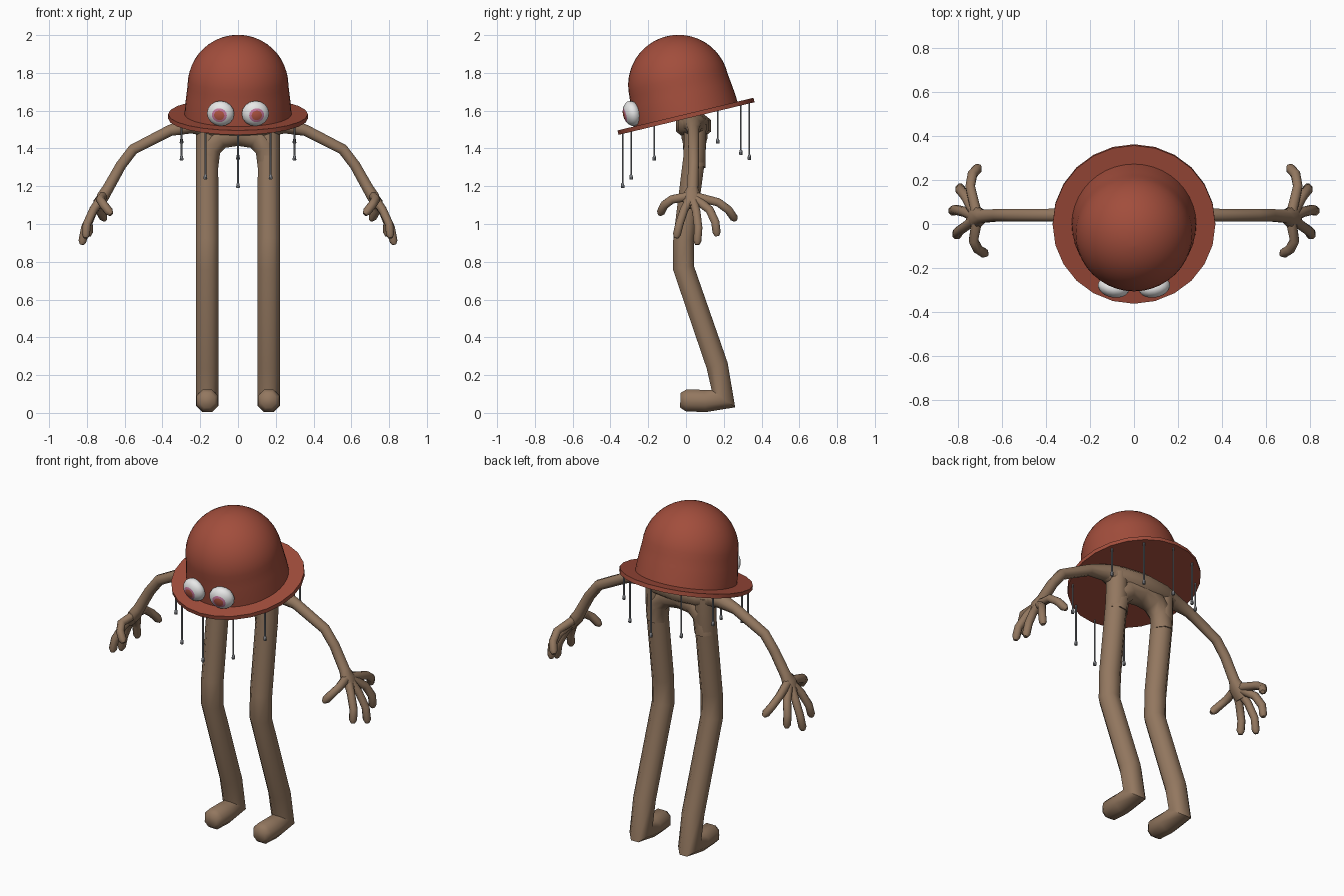
import bpy, bmesh, math
from mathutils import Vector, Matrix

if "Cube" in bpy.data.objects:
    bpy.data.objects.remove(bpy.data.objects["Cube"])

def material(name, col):
    m = bpy.data.materials.new(name)
    m.diffuse_color = (*col, 1)
    m.use_nodes = True
    m.node_tree.nodes["Principled BSDF"].inputs["Base Color"].default_value = m.diffuse_color
    return m

RED = material("brick red", (0.36, 0.075, 0.045))
BROWN = material("bark brown", (0.29, 0.185, 0.115))
WHITE = material("eye white", (0.80, 0.80, 0.80))
PINK = material("iris pink", (0.60, 0.20, 0.36))
PUPIL = material("pupil orange red", (0.48, 0.10, 0.06))
GREY = material("string grey", (0.22, 0.23, 0.25))

def finish(name, bm, mats, angle=60):
    bmesh.ops.recalc_face_normals(bm, faces=bm.faces[:])
    me = bpy.data.meshes.new(name)
    bm.to_mesh(me)
    bm.free()
    ob = bpy.data.objects.new(name, me)
    bpy.context.collection.objects.link(ob)
    for m in mats:
        me.materials.append(m)
    bpy.ops.object.select_all(action='DESELECT')
    ob.select_set(True)
    bpy.context.view_layer.objects.active = ob
    bpy.ops.object.shade_smooth_by_angle(angle=math.radians(angle))
    return ob

def skin_rings(bm, rings):
    n = len(rings[0])
    for a, b in zip(rings, rings[1:]):
        for i in range(n):
            j = (i + 1) % n
            bm.faces.new((a[i], a[j], b[j], b[i]))
    bm.faces.new(rings[0])
    bm.faces.new(rings[-1])

def tube(name, path, ref, s=1, n=8, mat=BROWN):
    """path: (x, y, z, radius along ref, radius across); s mirrors x."""
    bm = bmesh.new()
    P = [Vector((p[0] * s, p[1], p[2])) for p in path]
    rings = []
    for k, p in enumerate(path):
        d0 = (P[k] - P[k - 1]).normalized() if k else (P[1] - P[0]).normalized()
        d1 = (P[k + 1] - P[k]).normalized() if k < len(P) - 1 else d0
        t = (d0 + d1).normalized()
        mitre = min(1 / max(t.dot(d0), 0.1), 1.3)
        u = Vector(ref)
        u = (u - t * u.dot(t)).normalized()
        v = t.cross(u)
        ra = p[3]
        rb = (p[4] if len(p) > 4 else ra) * mitre
        ring = []
        for i in range(n):
            a = 2 * math.pi * (i + 0.5) / n
            ring.append(bm.verts.new(P[k] + u * ra * math.cos(a) + v * rb * math.sin(a)))
        rings.append(ring)
    skin_rings(bm, rings)
    return finish(name, bm, [mat])

def lathe(name, profile, n, mat, matrix, angle=40):
    bm = bmesh.new()
    rings = [[bm.verts.new((r * math.cos(2 * math.pi * i / n), r * math.sin(2 * math.pi * i / n), z))
              for i in range(n)] for r, z in profile]
    skin_rings(bm, rings)
    bm.transform(matrix)
    return finish(name, bm, [mat], angle)

# Hat: tilted brim and dome
TILT = math.radians(13.5)
ROT = Matrix.Rotation(TILT, 4, 'X')
HAT = Matrix.Translation((0, 0, 1.57)) @ ROT
lathe("hat_brim", [(0.37, -0.012), (0.37, 0.012)], 24, RED, HAT, 30)
dome = [(0.284, 0.0), (0.280, 0.06), (0.273, 0.12)]
for i in range(12):
    a = math.radians(90 * i / 12)
    dome.append((0.267 * math.cos(a), 0.169 + 0.267 * math.sin(a)))
dome.append((0.004, 0.436))
lathe("hat_dome", dome, 40, RED, HAT)

# Eyes: flattened spheres with iris and pupil rings round the front pole
for s, side in ((-1, "left"), (1, "right")):
    bm = bmesh.new()
    bmesh.ops.create_uvsphere(bm, u_segments=16, v_segments=16, radius=1)
    for f in bm.faces:
        ang = math.degrees(f.calc_center_median().angle(Vector((0, 0, 1))))
        f.material_index = 2 if ang < 22 else 1 if ang < 33 else 0
    bm.transform(Matrix.Translation((s * 0.092, -0.286, 1.585)) @ ROT
                 @ Matrix.Rotation(s * math.radians(10), 4, 'Z')
                 @ Matrix.Rotation(math.pi / 2, 4, 'X')
                 @ Matrix.Diagonal((0.073, 0.068, 0.047, 1)))
    finish(side + "_eye", bm, [WHITE, PINK, PUPIL])

# Hanging strings with small weights, (angle round brim, bottom height)
hang = {-90: 1.19, -60: 1.235, -120: 1.235, -30: 1.335, -150: 1.335,
        30: 1.425, 150: 1.425, 60: 1.365, 120: 1.365, 90: 1.34}
for k, (deg, low) in enumerate(hang.items()):
    a = math.radians(deg)
    p = HAT @ Vector((0.345 * math.cos(a), 0.345 * math.sin(a), 0))
    prof = [(0.008, low), (0.010, low + 0.006), (0.008, low + 0.022),
            (0.0045, low + 0.028), (0.0045, p.z)]
    lathe("string_%d" % (k + 1), prof, 8, GREY, Matrix.Translation((p.x, p.y, 0)))

# Torso: shoulder bar plus arch between the legs
tube("shoulders", [(-0.24, 0.04, 1.52, 0.045), (-0.14, 0.04, 1.52, 0.085, 0.07), (0, 0.04, 1.52, 0.10, 0.08),
                   (0.14, 0.04, 1.52, 0.085, 0.07), (0.24, 0.04, 1.52, 0.045)], (0, 1, 0))
tube("hip_arch", [(-0.162, 0.045, 1.30, 0.062), (-0.152, 0.045, 1.40, 0.064), (-0.10, 0.045, 1.46, 0.068),
                  (0, 0.045, 1.485, 0.075), (0.10, 0.045, 1.46, 0.068), (0.152, 0.045, 1.40, 0.064),
                  (0.162, 0.045, 1.30, 0.062)], (0, 1, 0))

# Limbs, both sides
fingers = [
    [(0.745, 0.17, 1.115), (0.735, 0.225, 1.075), (0.712, 0.252, 1.035)],
    [(0.765, 0.125, 1.075), (0.79, 0.155, 1.01), (0.79, 0.162, 0.955)],
    [(0.77, 0.055, 1.065), (0.81, 0.065, 0.98), (0.823, 0.06, 0.91)],
    [(0.765, -0.01, 1.075), (0.80, -0.035, 1.0), (0.805, -0.048, 0.945)],
    [(0.73, -0.075, 1.13), (0.71, -0.115, 1.10), (0.682, -0.132, 1.065)]]
for s, side in ((-1, "left"), (1, "right")):
    tube(side + "_leg", [(0.163, 0.05, 1.53, 0.063), (0.163, 0.045, 1.36, 0.063),
                         (0.163, -0.012, 0.92, 0.064, 0.060), (0.163, -0.014, 0.77, 0.064, 0.060),
                         (0.163, 0.165, 0.25, 0.064, 0.062), (0.163, 0.198, 0.075, 0.064),
                         (0.163, 0.10, 0.063, 0.064), (0.163, 0.0, 0.066, 0.062),
                         (0.163, -0.03, 0.067, 0.042)], (1, 0, 0), s)
    tube(side + "_arm", [(0.16, 0.04, 1.53, 0.07, 0.06), (0.26, 0.04, 1.52, 0.045), (0.36, 0.04, 1.495, 0.032),
                         (0.555, 0.04, 1.395, 0.030), (0.62, 0.04, 1.31, 0.030),
                         (0.69, 0.035, 1.185, 0.032), (0.715, 0.03, 1.145, 0.054, 0.035),
                         (0.745, 0.03, 1.09, 0.045, 0.022)], (0, 1, 0), s)
    for k, f in enumerate(fingers):
        d = (Vector(f[2]) - Vector(f[1])).normalized() * 0.02
        tip = Vector(f[2]) + d
        path = [(0.712, 0.03, 1.15, 0.026)] + [(*p, 0.023) for p in f] + [(*tip, 0.012)]
        tube("%s_finger_%d" % (side, k + 1), path, (1, 0, 0), s)
